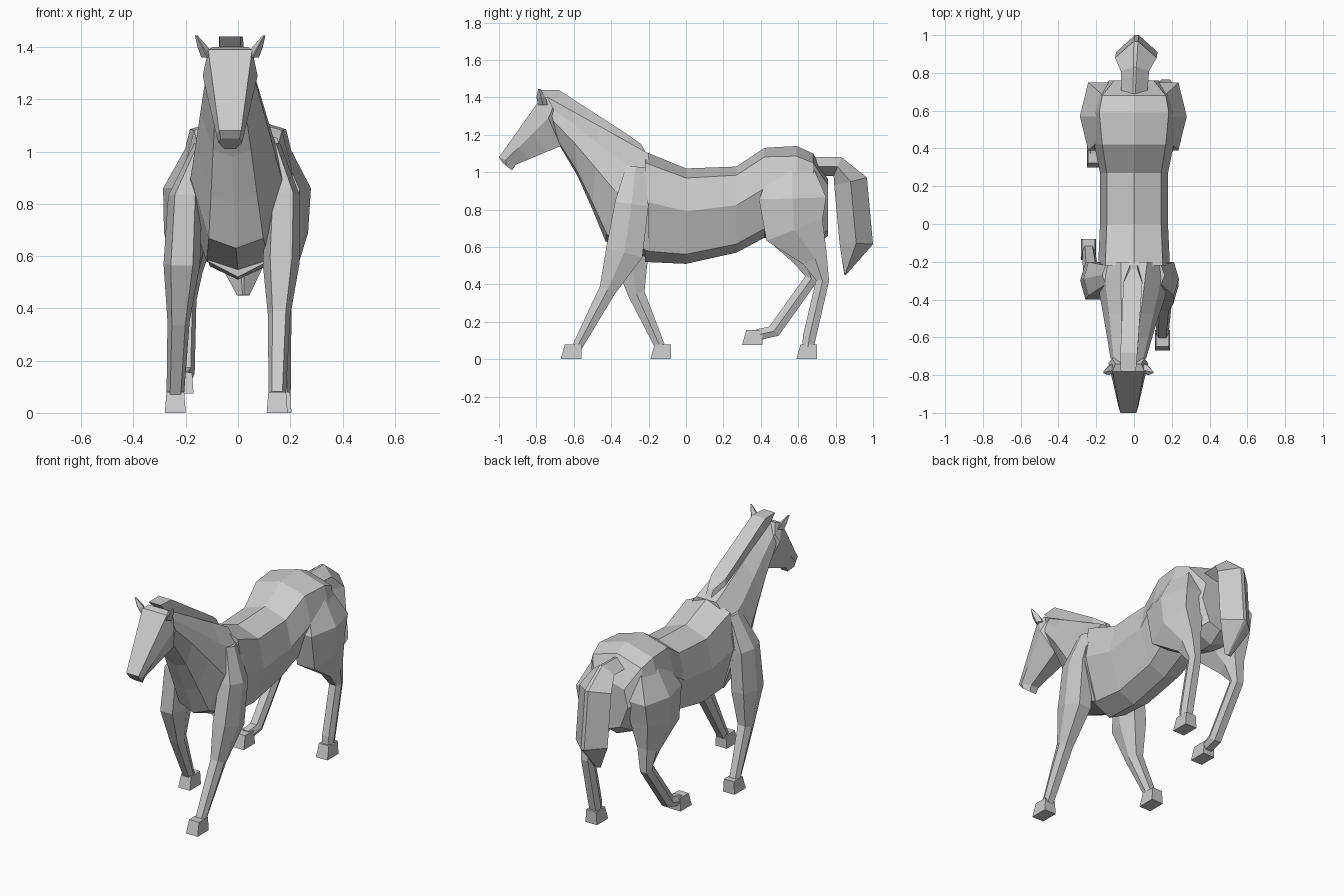
import bpy
import bmesh
from mathutils import Vector

default_cube = bpy.data.objects.get("Cube")
if default_cube:
    bpy.data.objects.remove(default_cube, do_unlink=True)

# Single coat colour
coat = bpy.data.materials.new("light_grey")
coat.use_nodes = True
grey = (.6, .6, .6, 1)
coat.diffuse_color = grey
coat.node_tree.nodes["Principled BSDF"].inputs["Base Color"].default_value = grey

# Cross-section shapes: position from first to second edge, share of width
BARREL = [(0, 0), (.1, .8), (.45, 1), (.9, .6), (1, 0)]
NECK = [(0, .35), (.2, .8), (.5, 1), (.93, .6), (1, 0)]
FACE = [(0, .8), (.4, 1), (1, .5)]
LIMB = [(0, .6), (.5, 1), (1, .6)]
BLOCK = [(0, 1), (1, 1)]
DIAMOND = [(0, .1), (.5, 1), (1, .1)]


def make_ring(profile, first, second, centre, half_width):
    """Place a mirrored profile between two edge points in the side plane."""
    def place(position, share, side):
        across = centre + side * share * half_width
        along, height = Vector(first).lerp(Vector(second), position)
        return across, along, height
    right = [place(position, share, 1) for position, share in profile]
    left = [place(position, share, -1) for position, share in reversed(profile) if share]
    return right + left


def loft(name, profile, sections):
    """Skin a row of cross-sections into one closed, flat-faced part."""
    bm = bmesh.new()
    rings = [[bm.verts.new(point) for point in make_ring(profile, *section)]
             for section in sections]
    for ring, following in zip(rings, rings[1:]):
        for i in range(len(ring)):
            bm.faces.new((ring[i - 1], ring[i], following[i], following[i - 1]))
    bm.faces.new(rings[0])
    bm.faces.new(rings[-1])
    bmesh.ops.recalc_face_normals(bm, faces=bm.faces)
    mesh = bpy.data.meshes.new(name)
    bm.to_mesh(mesh)
    bm.free()
    mesh.materials.append(coat)
    part = bpy.data.objects.new(name, mesh)
    bpy.context.collection.objects.link(part)


def mix(start, end, share):
    return start + (end - start) * share


def limb(name, profile, joints, depths, start_x, end_x, flare=.5):
    """Sweep a profile along joints; the first ring tucks into the trunk."""
    sections = []
    last = len(joints) - 1
    points = [Vector(joint) for joint in joints]
    for i, (point, depth) in enumerate(zip(points, depths)):
        direction = (points[min(i + 1, last)] - points[max(i - 1, 0)]).normalized()
        reach = Vector((direction.y, -direction.x)) * depth
        centre = mix(start_x, end_x, i / last) if i else start_x * .65
        sections.append((point + reach, point - reach, centre, flare * depth + .02))
    loft(name, profile, sections)


def hoof(name, x, y, ground=0):
    """Wedge block, with the toe sloping forward to the front."""
    length, height, width = .055, .08, .04
    top = ground + height
    loft(name, BLOCK, [
        ((y - length * .6, top), (y + length, top), x, width * .85),
        ((y - length, ground), (y + length, ground), x, width),
    ])


# Trunk: station, back height, belly height and half width, rump to shoulder
trunk = [
    (.76, .96, .66, .13),
    (.68, 1.1, .6, .21),
    (.59, 1.14, .6, .23),
    (.42, 1.13, .65, .21),
    (.27, 1.03, .57, .18),
    (0, 1.02, .51, .18),
    (-.22, 1.11, .52, .19),
]
loft("torso", BARREL, [((y, back), (y, belly), 0, width)
                       for y, back, belly, width in trunk])

# Neck: straight crest above, curved chest and throat below
withers = Vector((-.2, 1.1))
poll = Vector((-.74, 1.4))
head_x = -.03
underside = [(-.2, .54), (-.43, .63), (-.5, .8), (-.58, .98), (-.68, 1.15)]
neck = []
for i, throat in enumerate(underside):
    share = i / (len(underside) - 1)
    neck.append((withers.lerp(poll, share), throat,
                 mix(0, head_x, share), mix(.2, .095, share)))
loft("neck", NECK, neck)

# Head: flat brow to muzzle, deep cheek narrowing to the chin
brow, nose = Vector((-.78, 1.39)), Vector((-1, 1.08))
cheek, chin = Vector((-.67, 1.14)), Vector((-.91, 1.04))
head = [(poll, (-.67, 1.26), head_x, .085)]
for share in (0, .35, .7, 1):
    head.append((brow.lerp(nose, share), cheek.lerp(chin, share),
                 head_x, mix(.105, .053, share)))
head.append(((-.98, 1.05), (-.93, 1.01), head_x, .045))
loft("head", FACE, head)

# Ears: slim spikes leaning outward
for side, sign in (("left", 1), ("right", -1)):
    loft(side + "_ear", DIAMOND, [
        ((-.79, 1.36), (-.74, 1.36), head_x + sign * .085, .025),
        ((-.8, 1.4), (-.75, 1.4), head_x + sign * .105, .02),
        ((-.79, 1.445), (-.78, 1.445), head_x + sign * .13, .005),
    ])

# Mane: strip following the crest, level above the poll
mane = []
for share, width, top in ((.03, .02, (-.24, 1.15)), (.2, .05, (-.31, 1.2)),
                          (.9, .045, (-.68, 1.44)), (1, .04, (-.78, 1.44))):
    mane.append((top, withers.lerp(poll, share), mix(0, head_x, share), width))
loft("mane", BLOCK, mane)

# Tail: arches back, then hangs to a point
limb("tail", DIAMOND,
     [(.68, 1.03), (.81, 1.03), (.88, .95), (.91, .62), (.85, .45)],
     [.05, .055, .09, .09, .004], 0, .02, flare=1)

# Front legs: left strides forward, right trails
foreleg_depths = [.05, .09, .1, .045, .027]
limb("left_front_leg", LIMB,
     [(-.27, 1.03), (-.29, .83), (-.33, .57), (-.42, .37), (-.58, .07)],
     foreleg_depths, .18, .15)
hoof("left_front_hoof", .15, -.615)
limb("right_front_leg", LIMB,
     [(-.27, 1.03), (-.29, .83), (-.3, .57), (-.265, .35), (-.14, .07)],
     foreleg_depths, -.19, -.24)
hoof("right_front_hoof", -.24, -.135)

# Hind legs: left stands, right is lifted
hip, thigh = (.57, 1.05), (.57, .86)
hindleg_depths = [.1, .18, .16, .07, .035, .035, .03]
limb("left_hind_leg", LIMB,
     [hip, thigh, (.58, .69), (.69, .54), (.73, .42), (.66, .12), (.65, .05)],
     hindleg_depths, .17, .165)
hoof("left_hind_hoof", .165, .645)
limb("right_hind_leg", LIMB,
     [hip, thigh, (.57, .69), (.64, .54), (.67, .43), (.47, .15), (.38, .13)],
     hindleg_depths, -.17, -.21)
hoof("right_hind_hoof", -.21, .355, ground=.075)
